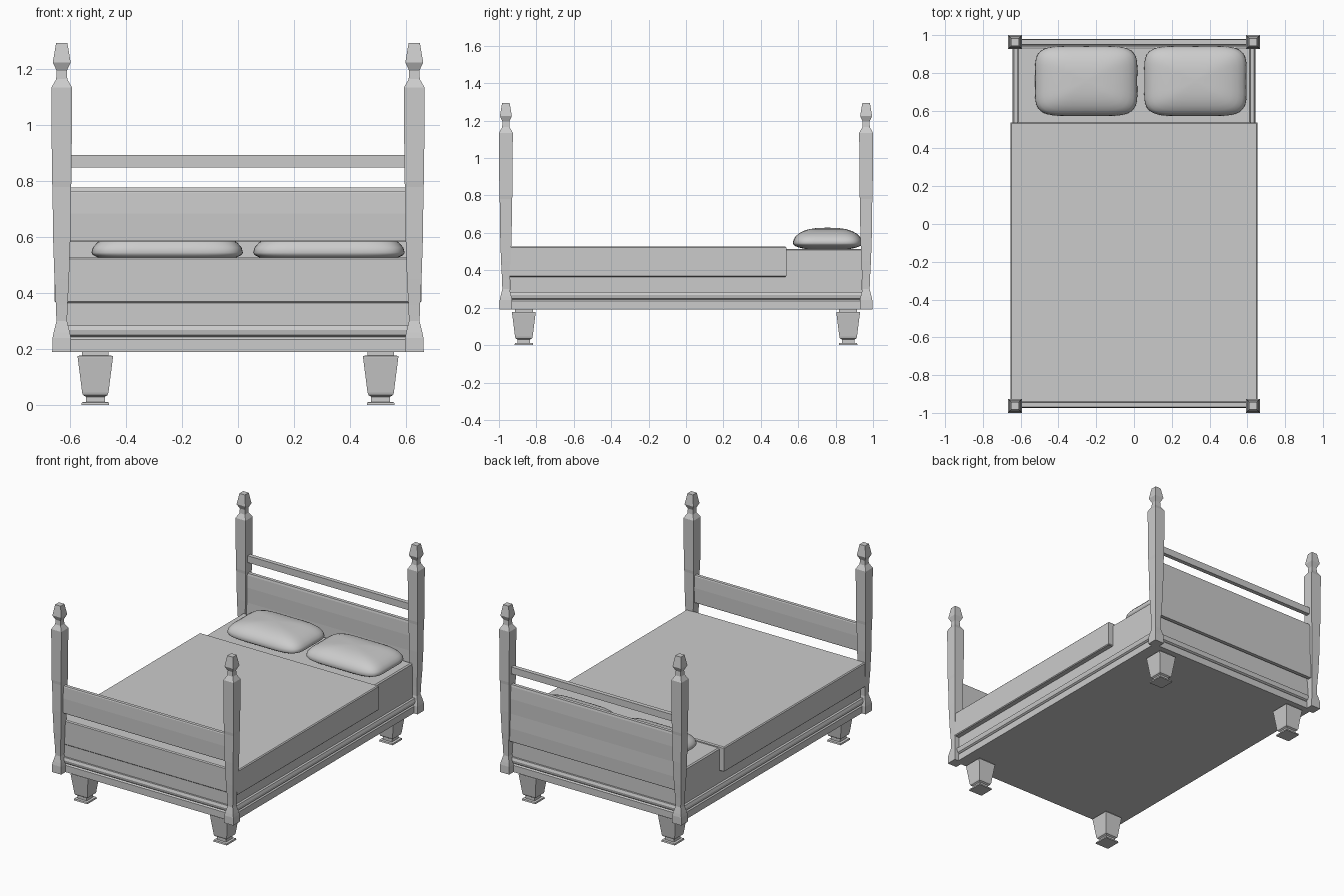
import bpy, bmesh, math

if "Cube" in bpy.data.objects:
    bpy.data.objects.remove(bpy.data.objects["Cube"])


def loft(name, cx, cy, profile):
    """Stack rectangles (z, half_x, half_y) into a closed solid."""
    bm = bmesh.new()
    rings = [[bm.verts.new((cx + sx * hx, cy + sy * hy, z))
              for sx, sy in ((-1, -1), (1, -1), (1, 1), (-1, 1))]
             for z, hx, hy in profile]
    for a, b in zip(rings, rings[1:]):
        for i in range(4):
            j = (i + 1) % 4
            bm.faces.new((a[i], a[j], b[j], b[i]))
    bm.faces.new(rings[0][::-1])
    bm.faces.new(rings[-1])
    return finish(name, bm)


def finish(name, bm):
    me = bpy.data.meshes.new(name)
    bm.to_mesh(me)
    bm.free()
    ob = bpy.data.objects.new(name, me)
    bpy.context.collection.objects.link(ob)
    return ob


def spow(v, p):
    return math.copysign(abs(v) ** p, v)


def pillow(name, cx, cy, hx, hy, z0, zc, z1, seg=48, rows=14):
    """Cushion with a rounded-rectangle outline, pinched sides, flat base."""
    bm = bmesh.new()
    rings = []
    for r in range(1, rows):
        phi = -math.pi / 2 + math.pi * r / rows
        rad = math.cos(phi) ** 0.75
        s = math.sin(phi)
        z = zc + s * (z1 - zc) if s > 0 else zc + s * (zc - z0)
        ring = []
        for k in range(seg):
            t = 2 * math.pi * k / seg
            u, v = spow(math.cos(t), 0.5), spow(math.sin(t), 0.5)
            x = hx * rad * u * (1 - 0.06 * (1 - v * v))
            y = hy * rad * v * (1 - 0.05 * (1 - u * u))
            ring.append(bm.verts.new((cx + x, cy + y, z)))
        rings.append(ring)
    for a, b in zip(rings, rings[1:]):
        for i in range(seg):
            j = (i + 1) % seg
            bm.faces.new((a[i], a[j], b[j], b[i]))
    low = bm.verts.new((cx, cy, z0))
    top = bm.verts.new((cx, cy, z1))
    for i in range(seg):
        j = (i + 1) % seg
        bm.faces.new((low, rings[0][j], rings[0][i]))
        bm.faces.new((top, rings[-1][i], rings[-1][j]))
    for f in bm.faces:
        f.smooth = True
    return finish(name, bm)


# Square corner posts and tapered feet
POST = [(0.19, 0.034), (0.24, 0.033), (0.26, 0.029), (0.30, 0.019),
        (0.36, 0.021), (0.45, 0.026), (0.60, 0.031), (0.78, 0.033),
        (0.80, 0.035), (1.135, 0.037), (1.165, 0.02), (1.195, 0.018),
        (1.225, 0.032), (1.295, 0.02)]
FOOT = [(0.0, 0.05), (0.01, 0.048), (0.012, 0.034), (0.03, 0.034),
        (0.036, 0.044), (0.045, 0.047), (0.17, 0.063), (0.176, 0.063),
        (0.178, 0.048), (0.195, 0.048)]
for sy, end in ((-1, "front"), (1, "back")):
    for sx, side in ((-1, "left"), (1, "right")):
        loft(f"{end}_{side}_post", sx * 0.63, sy * 0.963,
             [(z, h, h) for z, h in POST])
        loft(f"{end}_{side}_foot", sx * 0.51, sy * 0.867,
             [(z, h, h) for z, h in FOOT])

# Moulded base frame
FRAME = [(0.19, 0.0), (0.235, 0.0), (0.243, -0.008), (0.25, 0.002),
         (0.268, 0.006), (0.285, 0.0)]
loft("base_frame", 0, 0, [(z, 0.636 + d, 0.952 + d) for z, d in FRAME])

# Mattress and blanket
loft("mattress", 0, 0, [(0.28, 0.62, 0.94), (0.508, 0.62, 0.94),
                        (0.515, 0.612, 0.932)])
loft("blanket", 0, -0.204, [(0.365, 0.65, 0.736), (0.37, 0.655, 0.741),
                            (0.522, 0.655, 0.741), (0.528, 0.649, 0.735)])

# Footboard, headboard and head rail
loft("footboard", 0, -0.957, [(0.585, 0.62, 0.011), (0.59, 0.62, 0.014),
                              (0.685, 0.62, 0.017), (0.76, 0.62, 0.014),
                              (0.766, 0.62, 0.011)])
loft("headboard", 0, 0.963, [(0.40, 0.62, 0.012), (0.405, 0.62, 0.014),
                             (0.49, 0.62, 0.017), (0.585, 0.62, 0.014),
                             (0.685, 0.62, 0.017), (0.765, 0.62, 0.014),
                             (0.778, 0.62, 0.011)])
loft("head_rail", 0, 0.963, [(0.85, 0.62, 0.014), (0.895, 0.62, 0.014)])

# Pillows
pillow("left_pillow", -0.253, 0.757, 0.287, 0.195, 0.508, 0.545, 0.628)
pillow("right_pillow", 0.325, 0.757, 0.287, 0.195, 0.508, 0.545, 0.628)
